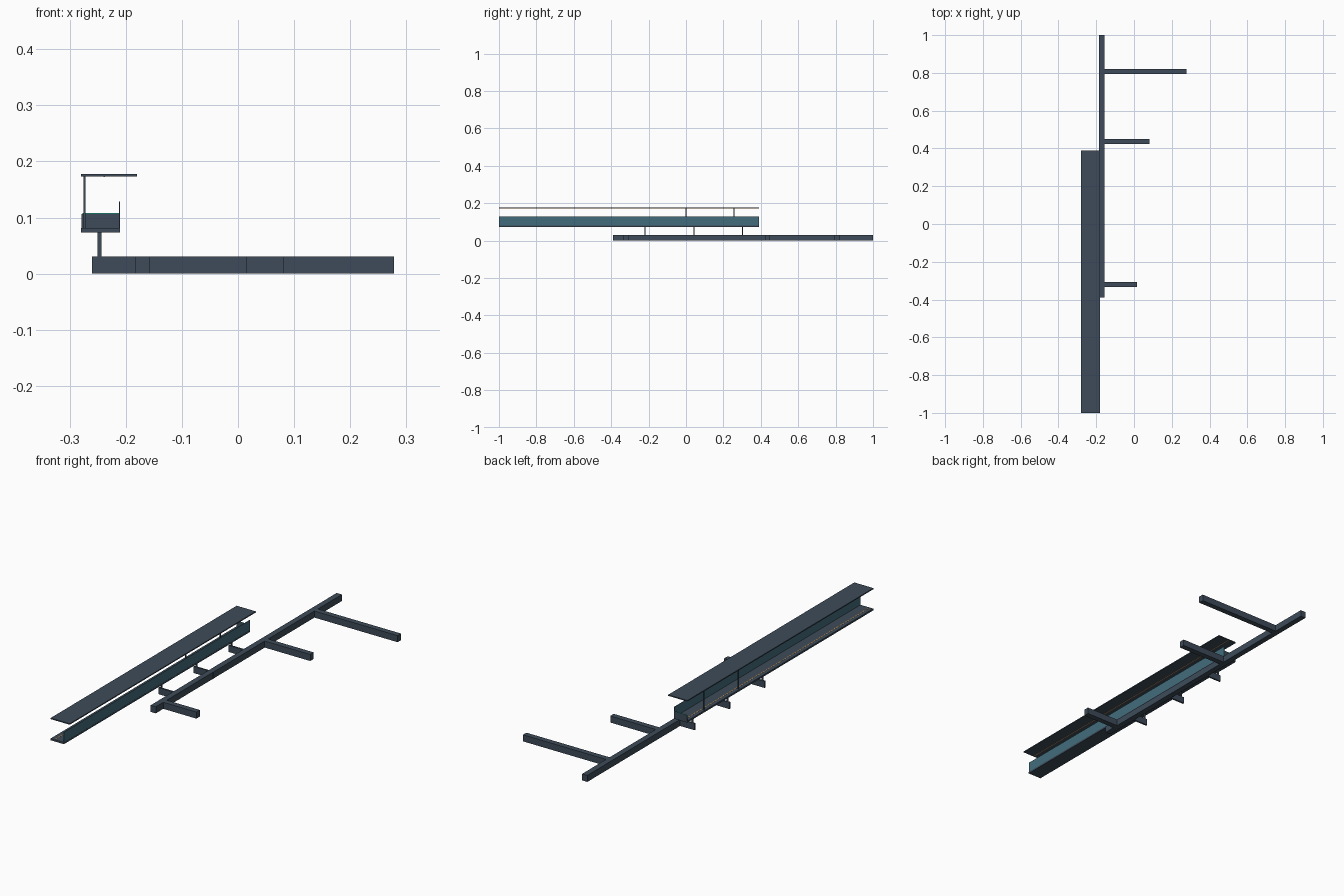
import bpy, bmesh

if "Cube" in bpy.data.objects:
    bpy.data.objects.remove(bpy.data.objects["Cube"])


def material(name, rgb):
    m = bpy.data.materials.new(name)
    m.diffuse_color = (*rgb, 1.0)
    m.use_nodes = True
    m.node_tree.nodes["Principled BSDF"].inputs["Base Color"].default_value = m.diffuse_color
    return m


slate = material("slate", (0.047, 0.071, 0.1))
teal = material("teal glass", (0.055, 0.15, 0.2))
green = material("green trim", (0.03, 0.4, 0.32))
amber = material("amber line", (0.75, 0.36, 0.1))


def box(name, x, y, z, mat):
    """Box from (min, max) extents on each axis."""
    bm = bmesh.new()
    bmesh.ops.create_cube(bm, size=1.0)
    for v in bm.verts:
        v.co = [(lo + hi) / 2 + c * (hi - lo)
                for c, (lo, hi) in zip(v.co, (x, y, z))]
    me = bpy.data.meshes.new(name)
    bm.to_mesh(me)
    bm.free()
    me.materials.append(mat)
    ob = bpy.data.objects.new(name, me)
    bpy.context.collection.objects.link(ob)
    return ob


Y = (-1.0, 0.39)      # extent of the platform and roof
BASE_Z = (0.0, 0.031)

# Ground beam and its cross beams
box("main_beam", (-0.184, -0.157), (-0.39, 1.0), BASE_Z, slate)
for i, (yc, x_end) in enumerate([(-0.321, 0.016), (0.437, 0.081), (0.808, 0.278)]):
    box(f"cross_beam_{i}", (-0.158, x_end), (yc - 0.013, yc + 0.013), BASE_Z, slate)

# Bracket arms with posts carrying the platform
for i, yc in enumerate([-0.22, 0.042, 0.303]):
    box(f"bracket_arm_{i}", (-0.26, -0.156), (yc - 0.004, yc + 0.004), BASE_Z, slate)
    box(f"bracket_post_{i}", (-0.25, -0.243), (yc - 0.003, yc + 0.003), (0.031, 0.074), slate)

# Platform deck, side wall and end wall
box("platform_deck", (-0.28, -0.21), Y, (0.073, 0.081), slate)
box("side_wall", (-0.2125, -0.2105), Y, (0.081, 0.129), teal)
box("end_wall", (-0.279, -0.2125), (0.387, 0.39), (0.081, 0.106), slate)
box("end_wall_trim", (-0.277, -0.2125), (0.387, 0.39), (0.106, 0.108), green)
box("deck_line", (-0.262, -0.259), Y, (0.081, 0.0815), amber)

# Roof on two posts with a line on its underside
for i, yc in enumerate([0.0, 0.257]):
    box(f"roof_post_{i}", (-0.2755, -0.2715), (yc - 0.0025, yc + 0.0025), (0.081, 0.174), slate)
box("roof", (-0.28, -0.18), Y, (0.173, 0.178), slate)
box("roof_line", (-0.24, -0.237), Y, (0.1725, 0.173), amber)
